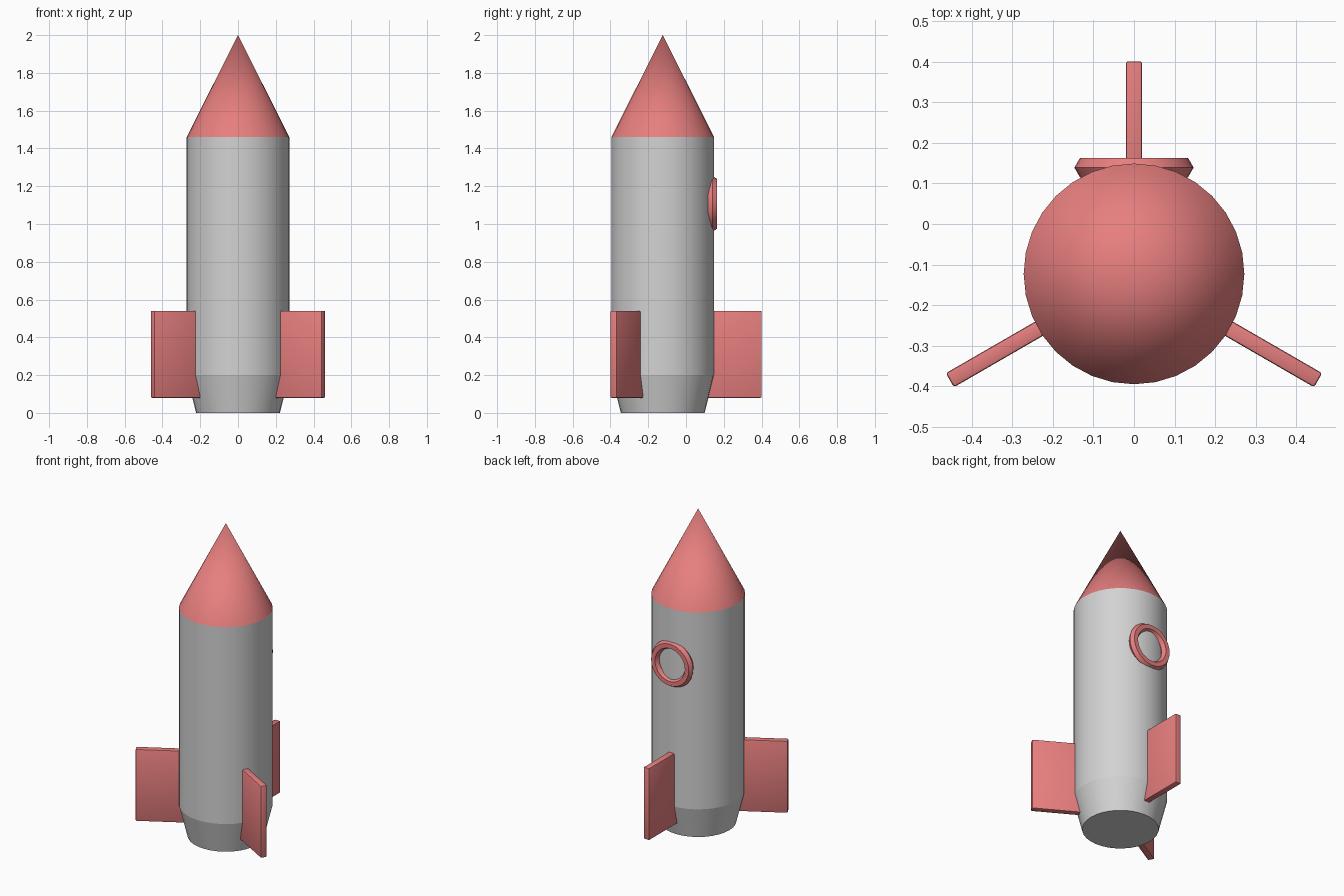
import bpy
import bmesh
from math import radians, pi
from mathutils import Matrix, Vector

if "Cube" in bpy.data.objects:
    bpy.data.objects.remove(bpy.data.objects["Cube"], do_unlink=True)

AXIS_Y = -0.123   # rocket axis
RADIUS = 0.272
SIDES = 32


def material(name, rgb):
    mat = bpy.data.materials.new(name)
    mat.use_nodes = True
    mat.diffuse_color = (*rgb, 1)
    mat.node_tree.nodes["Principled BSDF"].inputs["Base Color"].default_value = (*rgb, 1)
    return mat


red = material("soft red", (0.8, 0.21, 0.21))
grey = material("light grey", (0.65, 0.65, 0.65))


def finish(obj, name, mat):
    obj.name = name
    obj.data.materials.append(mat)
    bpy.ops.object.select_all(action="DESELECT")
    obj.select_set(True)
    bpy.context.view_layer.objects.active = obj
    bpy.ops.object.shade_smooth_by_angle(angle=radians(30))
    return obj


def frustum(name, mat, r1, r2, z1, z2):
    """Straight or tapered section around the rocket axis."""
    bpy.ops.mesh.primitive_cone_add(vertices=SIDES, radius1=r1, radius2=r2, depth=z2 - z1,
                                    location=(0, AXIS_Y, (z1 + z2) / 2))
    return finish(bpy.context.object, name, mat)


# Hull: lower skirt, straight tube, pointed nose
frustum("tail_skirt", grey, 0.222, RADIUS, 0, 0.2)
frustum("body_tube", grey, RADIUS, RADIUS, 0.2, 1.46)
frustum("nose_cone", red, RADIUS, 0, 1.46, 2)

# Three radial fins with softened edges
for name, degrees in (("back_fin", 90), ("left_fin", -30), ("right_fin", 210)):
    bm = bmesh.new()
    bmesh.ops.create_cube(bm, size=1, matrix=Matrix.Diagonal((0.37, 0.04, 0.46, 1)))
    bmesh.ops.bevel(bm, geom=bm.edges[:], offset=0.006, segments=2, profile=0.5,
                    affect="EDGES")
    turn = Matrix.Rotation(radians(degrees), 4, "Z")
    bm.transform(Matrix.Translation((0, AXIS_Y, 0.31)) @ turn
                 @ Matrix.Translation(Vector((0.339, 0, 0))))
    mesh = bpy.data.meshes.new(name)
    bm.to_mesh(mesh)
    bm.free()
    fin = bpy.data.objects.new(name, mesh)
    bpy.context.collection.objects.link(fin)
    finish(fin, name, red)

# Porthole ring on the back, six-sided in section
bpy.ops.mesh.primitive_torus_add(major_segments=32, minor_segments=6, major_radius=0.1195,
                                 minor_radius=0.0275, location=(0, 0.139, 1.107),
                                 rotation=(pi / 2, 0, 0))
finish(bpy.context.object, "porthole_ring", red)
